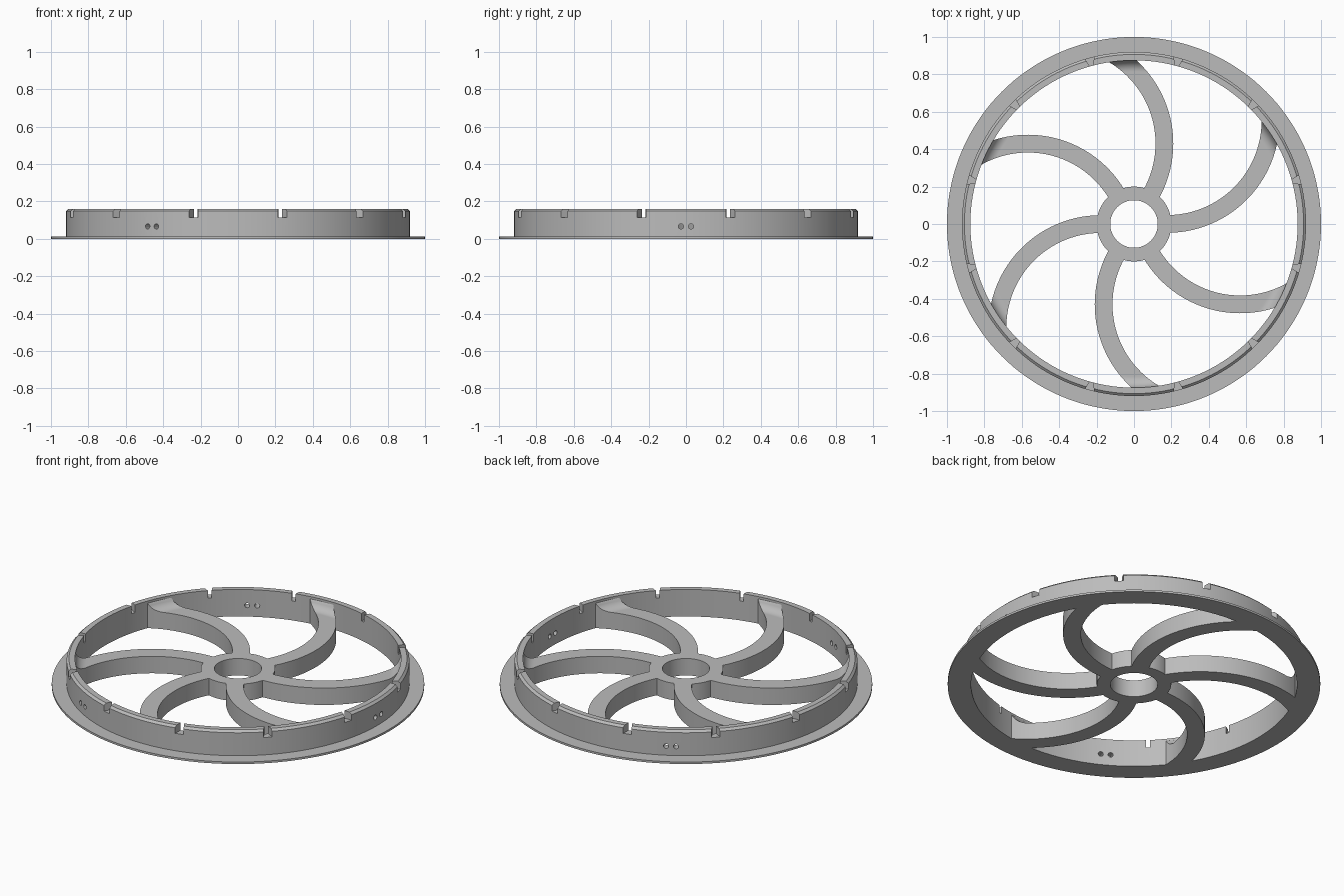
import bpy, bmesh
from math import sin, cos, pi, radians, atan2, hypot, sqrt
from mathutils import Matrix, Vector

if "Cube" in bpy.data.objects:
    bpy.data.objects.remove(bpy.data.objects["Cube"], do_unlink=True)

grey = bpy.data.materials.new("plain grey")
grey.use_nodes = True
grey.diffuse_color = (0.5, 0.5, 0.5, 1)
grey.node_tree.nodes["Principled BSDF"].inputs["Base Color"].default_value = (0.5, 0.5, 0.5, 1)

RIM_IN, RIM_OUT, RIM_TOP = 0.875, 0.92, 0.16
SPOKE_TOP, FILLET = 0.1, 0.06


def make(name, bm):
    bmesh.ops.recalc_face_normals(bm, faces=bm.faces)
    mesh = bpy.data.meshes.new(name)
    bm.to_mesh(mesh)
    bm.free()
    mesh.materials.append(grey)
    ob = bpy.data.objects.new(name, mesh)
    bpy.context.collection.objects.link(ob)
    return ob


def activate(ob):
    bpy.ops.object.select_all(action='DESELECT')
    ob.select_set(True)
    bpy.context.view_layer.objects.active = ob


def smooth(ob):
    activate(ob)
    bpy.ops.object.shade_smooth_by_angle(angle=radians(30))


def lathe(name, profile, steps):
    """Closed (radius, height) profile turned about z."""
    bm = bmesh.new()
    rings = [[bm.verts.new((r * cos(2 * pi * i / steps), r * sin(2 * pi * i / steps), z))
              for r, z in profile] for i in range(steps)]
    n = len(profile)
    for i in range(steps):
        a, b = rings[i], rings[(i + 1) % steps]
        for j in range(n):
            k = (j + 1) % n
            bm.faces.new((a[j], b[j], b[k], a[k]))
    return make(name, bm)


def add_prism(bm, outline, low, high):
    """Upright prism from a list of plan points."""
    bottom = [bm.verts.new((p.x, p.y, low)) for p in outline]
    top = [bm.verts.new((p.x, p.y, high)) for p in outline]
    bm.faces.new(bottom)
    bm.faces.new(top)
    for i in range(len(outline)):
        j = (i + 1) % len(outline)
        bm.faces.new((bottom[i], bottom[j], top[j], top[i]))


# Rim with thin base flange and chamfered top edge
rim = lathe("rim", [(RIM_IN, 0), (1, 0), (1, 0.012), (RIM_OUT, 0.012),
                    (RIM_OUT, 0.148), (0.907, RIM_TOP), (RIM_IN, RIM_TOP)], 144)

# Cutters: twelve tapered notches and three pairs of pin holes
bm = bmesh.new()
for k in range(12):
    turn = Matrix.Rotation(radians(15 + 30 * k), 3, 'Z')
    wedge = [(0.86, -0.006), (0.935, -0.029), (0.935, 0.029), (0.86, 0.006)]
    add_prism(bm, [turn @ Vector((x, y, 0)) for x, y in wedge], 0.115, 0.2)
for k in range(3):
    for side in (-0.027, 0.027):
        place = (Matrix.Rotation(radians(120 * k), 4, 'Z')
                 @ Matrix.Translation((0.9, side, 0.066)) @ Matrix.Rotation(pi / 2, 4, 'Y'))
        bmesh.ops.create_cone(bm, cap_ends=True, segments=16, radius1=0.014,
                              radius2=0.014, depth=0.14, matrix=place)
cutter = make("rim_cutter", bm)
cutter.hide_render = True
cut = rim.modifiers.new("notches", 'BOOLEAN')
cut.operation, cut.solver, cut.object = 'DIFFERENCE', 'EXACT', cutter
activate(rim)
bpy.ops.object.modifier_apply(modifier=cut.name)
bpy.data.objects.remove(cutter, do_unlink=True)
smooth(rim)

# Hub ring
smooth(lathe("hub", [(0.127, 0), (0.2, 0), (0.2, SPOKE_TOP), (0.127, SPOKE_TOP)], 64))


def top_height(p):
    """Flat spoke top that sweeps up in a quarter round against the rim."""
    t = min(max(hypot(p.x, p.y) - (RIM_IN - FILLET), 0), FILLET * 0.98)
    return SPOKE_TOP + FILLET - sqrt(FILLET ** 2 - t ** 2)


def arc_points(centre, radius, steps):
    """Points on a spoke arc between the hub and the rim wall."""
    dist = centre.length
    toward = atan2(-centre.y, -centre.x)

    def spread(r):
        return math_acos((dist ** 2 + radius ** 2 - r ** 2) / (2 * dist * radius))
    start, end = spread_sign(spread, 0.185), spread(RIM_IN + 0.006)
    fracs = [i / steps * 0.84 for i in range(steps)]
    fracs += [0.84 + 0.16 * i / steps for i in range(steps + 1)]
    return [centre + radius * Vector((cos(toward + a), sin(toward + a)))
            for a in (start + (end - start) * f for f in fracs)]


def math_acos(c):
    c = max(-1, min(1, c))
    return atan2(sqrt(1 - c * c), c)


def spread_sign(spread, r):
    return spread(r)


# Six curved spokes
centre = Vector((-0.39, 0.43))
for k in range(6):
    bm = bmesh.new()
    turn = Matrix.Rotation(radians(60 * k), 3, 'Z')
    lanes = [arc_points(centre, 0.505 + 0.095 * j / 6, 20) for j in range(7)]
    low = [[bm.verts.new(turn @ Vector((p.x, p.y, 0))) for p in lane] for lane in lanes]
    top = [[bm.verts.new(turn @ Vector((p.x, p.y, top_height(p)))) for p in lane] for lane in lanes]
    last = len(lanes[0]) - 1
    for j in range(6):
        for grid in (low, top):
            for i in range(last):
                bm.faces.new((grid[j][i], grid[j][i + 1], grid[j + 1][i + 1], grid[j + 1][i]))
        for i in (0, last):
            bm.faces.new((low[j][i], low[j + 1][i], top[j + 1][i], top[j][i]))
    for lane in (0, 6):
        for i in range(last):
            bm.faces.new((low[lane][i], low[lane][i + 1], top[lane][i + 1], top[lane][i]))
    smooth(make(f"spoke_{k + 1}", bm))
